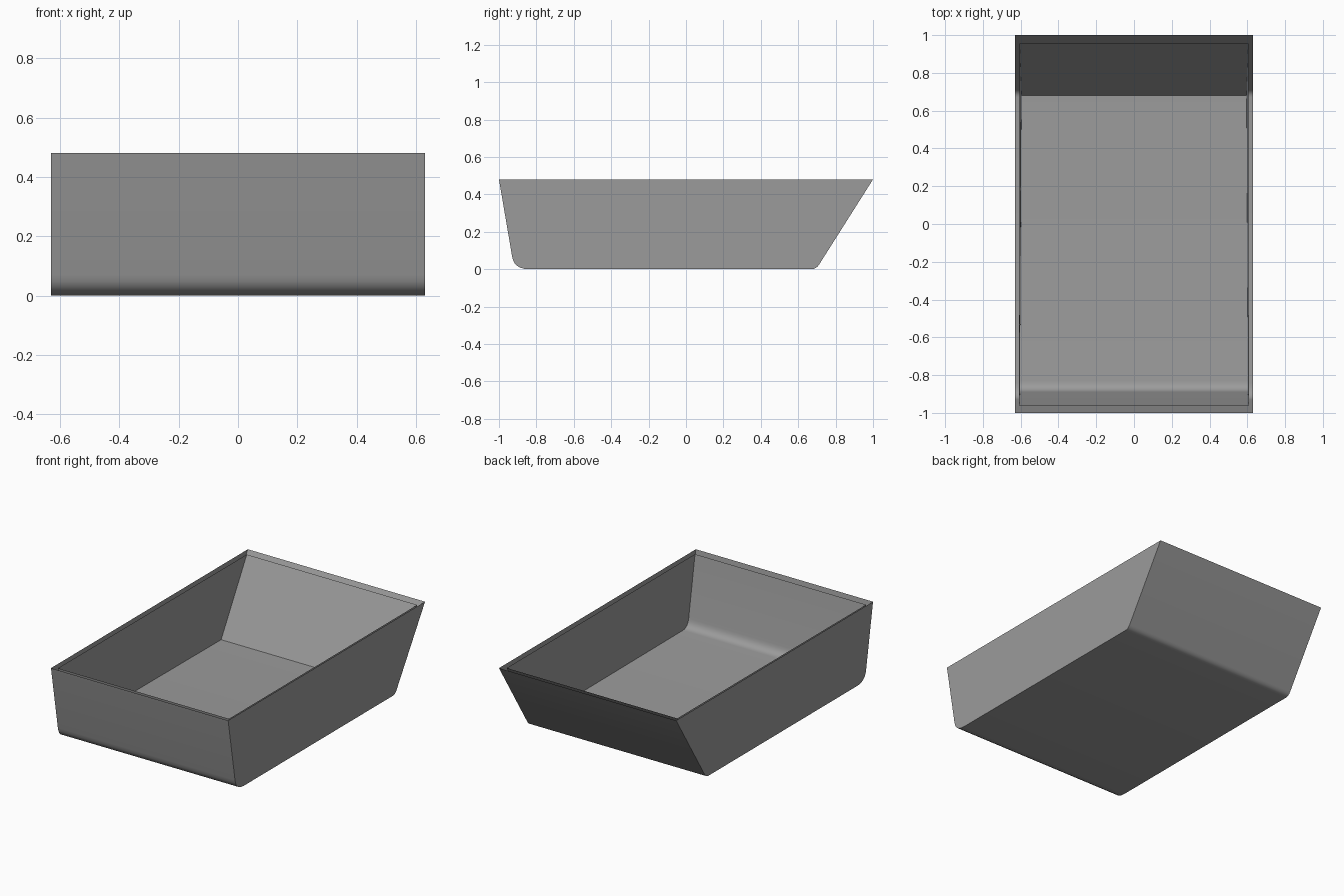
import bpy, bmesh
from math import radians

# Remove the default object
cube = bpy.data.objects.get("Cube")
if cube:
    bpy.data.objects.remove(cube, do_unlink=True)

grey = bpy.data.materials.new("plain_grey")
grey.use_nodes = True
colour = (0.33, 0.33, 0.33, 1)
grey.diffuse_color = colour
grey.node_tree.nodes["Principled BSDF"].inputs["Base Color"].default_value = colour


def curve(a, b, c, steps):
    """Rounded corner from a to c, pulled towards b."""
    pts = []
    for i in range(steps + 1):
        t = i / steps
        pts.append(tuple((1 - t) ** 2 * p + 2 * t * (1 - t) * q + t * t * r
                         for p, q, r in zip(a, b, c)))
    return pts


def make_shell(name, profile, widths, inward):
    """Open tray: a (y, z) profile swept across x, closed by two side walls."""
    bm = bmesh.new()
    left, right = [
        [bm.verts.new((side * w, y, z)) for (y, z), w in zip(profile, widths)]
        for side in (1, -1)]
    for i in range(len(profile) - 1):
        bm.faces.new((left[i], left[i + 1], right[i + 1], right[i]))
    bm.faces.new(left)
    bm.faces.new(right[::-1])
    bmesh.ops.recalc_face_normals(bm, faces=bm.faces)
    # Make the floor face down on the outer shell and up on the inner one
    bm.normal_update()
    floor = max(bm.faces, key=lambda f: f.calc_area() * abs(f.normal.z))
    if (floor.normal.z > 0) != inward:
        bmesh.ops.reverse_faces(bm, faces=bm.faces)
    mesh = bpy.data.meshes.new(name)
    bm.to_mesh(mesh)
    bm.free()
    mesh.materials.append(grey)
    obj = bpy.data.objects.new(name, mesh)
    bpy.context.collection.objects.link(obj)
    bpy.ops.object.select_all(action='DESELECT')
    obj.select_set(True)
    bpy.context.view_layer.objects.active = obj
    bpy.ops.object.shade_smooth_by_angle(angle=radians(40))
    return obj


# Outer shell: steep front with a round lower edge, sloping back
outer = ([(-1, 0.48)]
         + curve((-0.93, 0.07), (-0.92, 0), (-0.84, 0), 6)
         + curve((0.67, 0), (0.695, 0), (0.71, 0.022), 4)
         + [(1, 0.48)])
make_shell("outer_shell", outer, [0.63] * len(outer), False)

# Inner lining: slightly smaller, with an open gap at the rim
inner = ([(-0.96, 0.47)]
         + curve((-0.89, 0.085), (-0.88, 0.03), (-0.83, 0.03), 6)
         + [(0.68, 0.03), (0.955, 0.47)])
widths = [0.608] + [0.604] * 7 + [0.596, 0.606]
make_shell("inner_lining", inner, widths, True)
